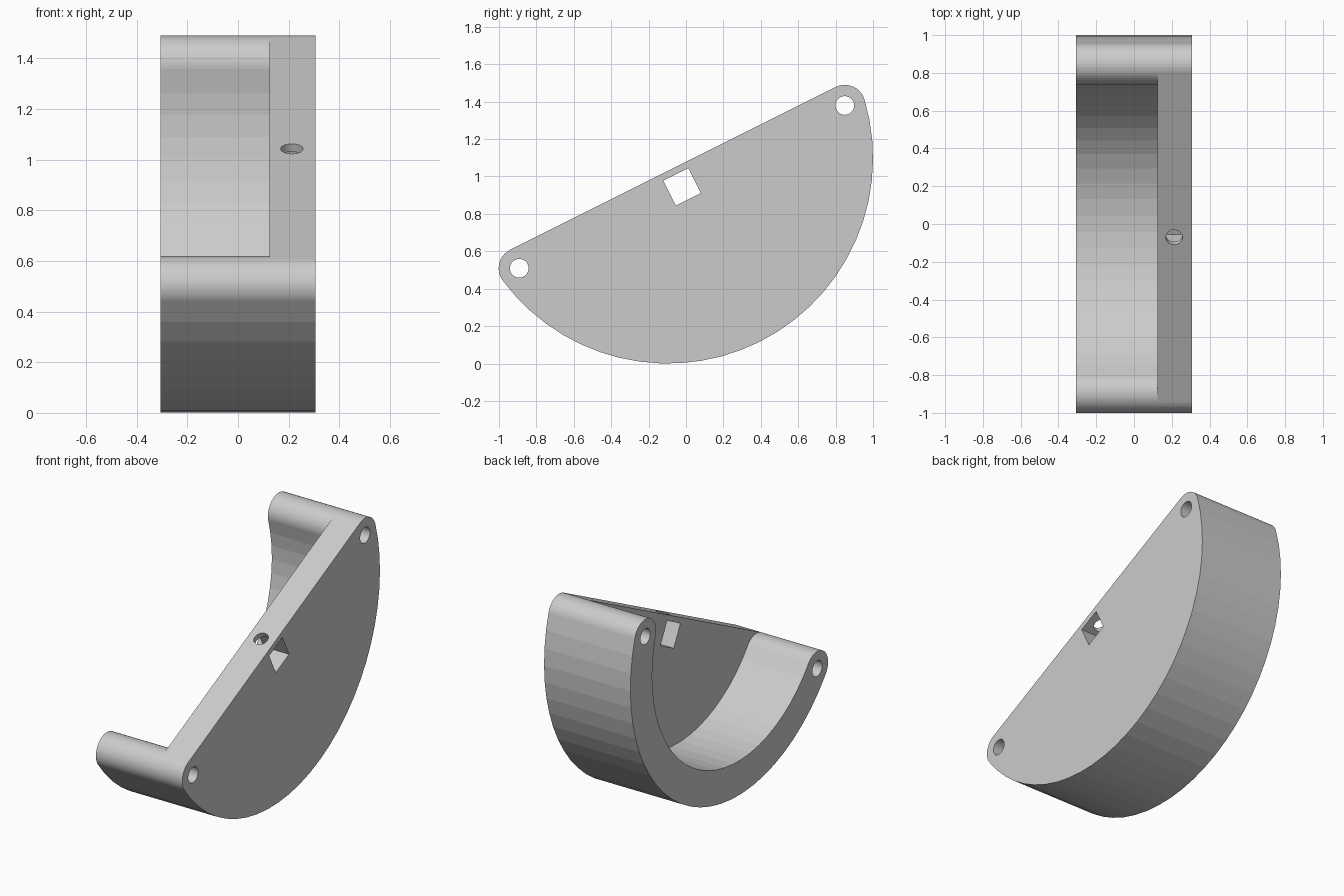
import bpy, bmesh
from math import cos, sin, radians, atan2, degrees, sqrt
from mathutils import Vector, Matrix

if "Cube" in bpy.data.objects:
    bpy.data.objects.remove(bpy.data.objects["Cube"])

# Main dimensions, profile lives in the (y, z) plane
CEN = Vector((-0.098, 1.098))      # centre of the rim arcs
R_OUT, R_END = 1.098, 0.11         # outer radius, rounded end radius
R_MID, R_IN = R_OUT - R_END, R_OUT - 2 * R_END
X0, X1, X_PLATE = -0.306, 0.306, 0.125
TILT = degrees(atan2(1, 2))        # slope of the straight edge
UP = TILT + 90                     # outward direction of the straight edge
A_LOW, A_HIGH = TILT - 170, TILT - 10   # angles of the two arc ends


def polar(c, r, a):
    return c + Vector((cos(radians(a)), sin(radians(a)))) * r


def arc(c, r, a0, a1, n):
    return [polar(c, r, a0 + (a1 - a0) * i / n) for i in range(n + 1)]


def finish(bm, name):
    bmesh.ops.remove_doubles(bm, verts=bm.verts, dist=1e-5)
    bmesh.ops.recalc_face_normals(bm, faces=bm.faces)
    me = bpy.data.meshes.new(name)
    bm.to_mesh(me)
    bm.free()
    ob = bpy.data.objects.new(name, me)
    bpy.context.collection.objects.link(ob)
    return ob


def prism(name, pts, xa, xb):
    bm = bmesh.new()
    face = bm.faces.new([bm.verts.new((xa, p.x, p.y)) for p in pts])
    ext = bmesh.ops.extrude_face_region(bm, geom=[face])
    verts = [e for e in ext["geom"] if isinstance(e, bmesh.types.BMVert)]
    bmesh.ops.translate(bm, verts=verts, vec=(xb - xa, 0, 0))
    return finish(bm, name)


end_low, end_high = polar(CEN, R_MID, A_LOW), polar(CEN, R_MID, A_HIGH)
middle = (end_low + end_high) / 2

# Half-round body with rounded corners
body = prism("half_round_housing",
             arc(CEN, R_OUT, A_LOW, A_HIGH, 28)
             + arc(end_high, R_END, A_HIGH, UP, 16)[1:]
             + arc(end_low, R_END, UP, A_LOW + 360, 16)[:-1], X0, X1)

# Pocket that leaves a curved rim with fully rounded ends
lift = polar(Vector((0, 0)), 0.2, UP)
cap_high = arc(end_high, R_END, A_HIGH + 180, UP, 13)
cap_low = arc(end_low, R_END, UP, A_LOW + 180, 13)
cutters = [prism("pocket_cutter",
                 arc(CEN, R_IN, A_LOW, A_HIGH, 28) + cap_high[1:]
                 + [cap_high[-1] + lift, cap_low[0] + lift] + cap_low[:-1],
                 X0 - 0.1, X_PLATE)]

# Pin holes at both ends and the square hole in the plate
for c in (end_low, end_high):
    cutters.append(prism("pin_hole_cutter", arc(c, 0.05, 0, 360, 32)[:-1], X0 - 0.1, X1 + 0.1))
square = [polar(middle, 0.15 / sqrt(2), TILT + 45 + 90 * i) for i in range(4)]
cutters.append(prism("square_hole_cutter", square, 0, X1 + 0.1))

# Screw hole from the straight edge down into the square hole
bm = bmesh.new()
axis = Vector((0, cos(radians(UP)), sin(radians(UP))))
pos = Vector((0.2125, middle.x, middle.y)) + axis * 0.125
bmesh.ops.create_cone(bm, cap_ends=True, segments=32, radius1=0.044, radius2=0.044, depth=0.25,
                      matrix=Matrix.Translation(pos) @ axis.to_track_quat('Z', 'Y').to_matrix().to_4x4())
cutters.append(finish(bm, "screw_hole_cutter"))

# Apply the cuts and remove the cutters
bpy.context.view_layer.objects.active = body
for cut in cutters:
    cut.hide_render = True
    mod = body.modifiers.new(cut.name, 'BOOLEAN')
    mod.operation, mod.solver, mod.object = 'DIFFERENCE', 'EXACT', cut
    bpy.ops.object.modifier_apply(modifier=mod.name)
    bpy.data.objects.remove(cut)
